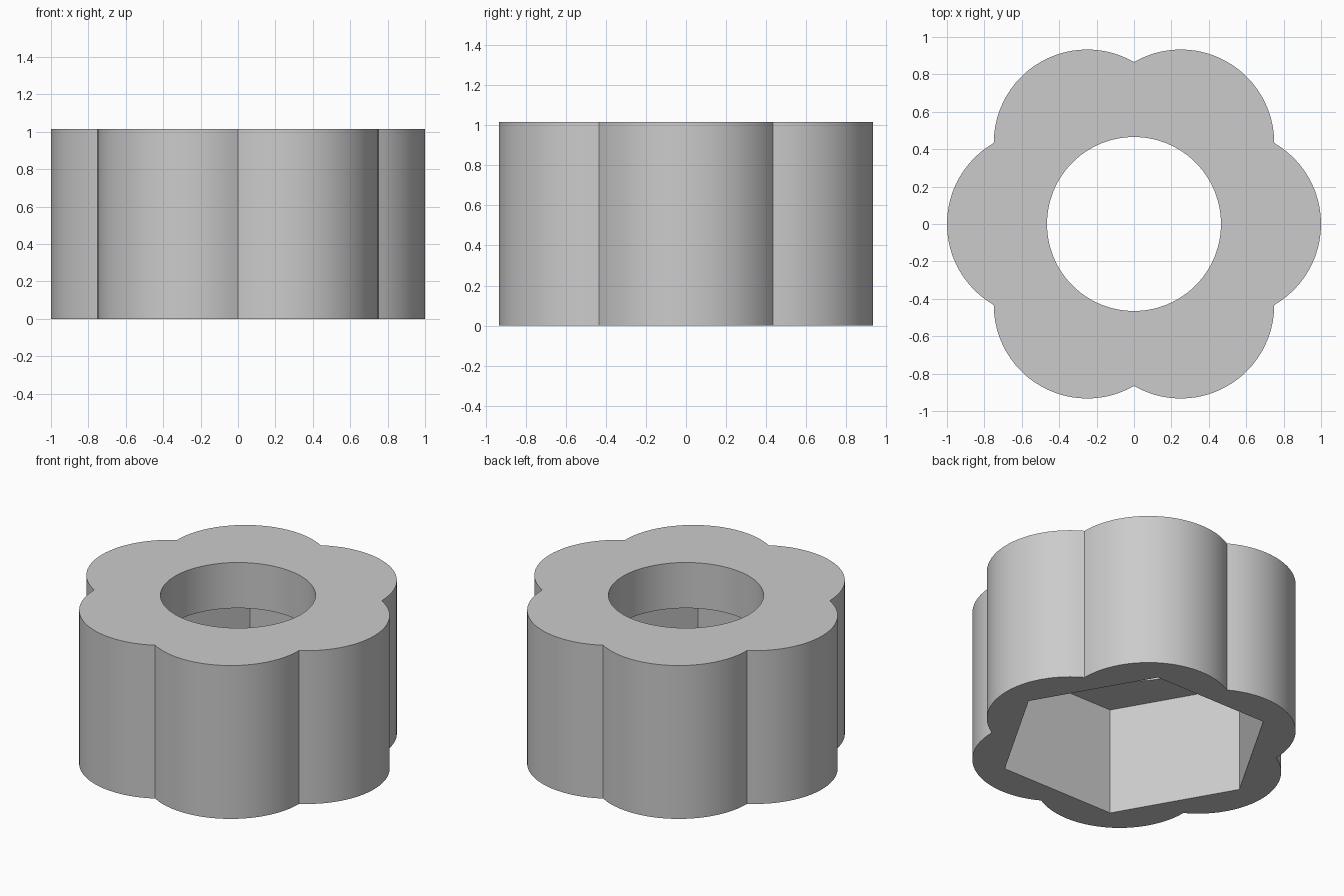
import bpy, bmesh
from math import cos, pi, radians

LOBES = 6
STEPS = 24              # segments per lobe
COUNT = LOBES * STEPS
SECTOR = 2 * pi / LOBES
HEIGHT = 1.015
POCKET_DEPTH = 0.713
HOLE_RADIUS = 0.465
HEX_RADIUS = 0.825

cube = bpy.data.objects.get("Cube")
if cube:
    bpy.data.objects.remove(cube, do_unlink=True)


# Polar profiles, each giving the radius at an angle
def lobed(a):
    off = (a + SECTOR / 2) % SECTOR - SECTOR / 2
    return cos(off)


def hexagon(a):
    return HEX_RADIUS * cos(SECTOR / 2) / cos(a % SECTOR - SECTOR / 2)


def circle(a):
    return HOLE_RADIUS


def add_ring(bm, profile, z):
    verts = []
    for i in range(COUNT):
        a = 2 * pi * i / COUNT
        r = profile(a)
        verts.append(bm.verts.new((r * cos(a), r * cos(a - pi / 2), z)))
    return verts


# Closed loop of rings: outer wall, top, round hole, ledge, hexagonal pocket, base
bm = bmesh.new()
rings = [add_ring(bm, profile, z) for profile, z in (
    (lobed, 0), (lobed, HEIGHT),
    (circle, HEIGHT), (circle, POCKET_DEPTH),
    (hexagon, POCKET_DEPTH), (hexagon, 0))]
for k, low in enumerate(rings):
    high = rings[(k + 1) % len(rings)]
    for i in range(COUNT):
        j = (i + 1) % COUNT
        bm.faces.new((low[i], low[j], high[j], high[i]))
bm.normal_update()

mesh = bpy.data.meshes.new("lobed_knob")
bm.to_mesh(mesh)
bm.free()
knob = bpy.data.objects.new("lobed_knob", mesh)
bpy.context.collection.objects.link(knob)

# Plain grey material
grey = bpy.data.materials.new("light_grey")
grey.use_nodes = True
colour = (0.6, 0.6, 0.6, 1)
grey.diffuse_color = colour
grey.node_tree.nodes["Principled BSDF"].inputs["Base Color"].default_value = colour
mesh.materials.append(grey)

# Smooth curved walls, sharp rims, notches and pocket corners
bpy.ops.object.select_all(action='DESELECT')
knob.select_set(True)
bpy.context.view_layer.objects.active = knob
bpy.ops.object.shade_smooth_by_angle(angle=radians(30))
